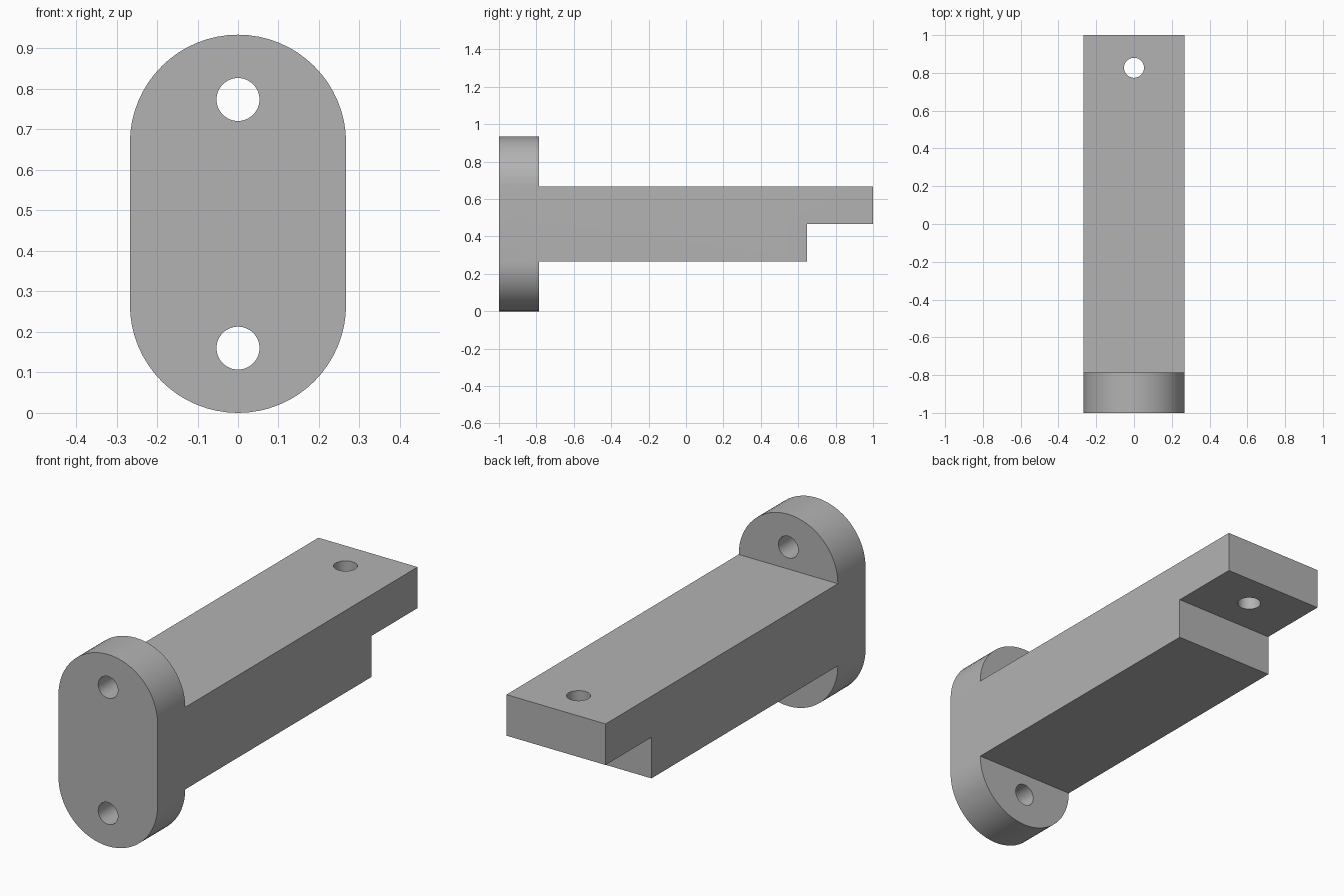
import bpy
import bmesh
from math import sin, cos, pi, radians
from mathutils import Matrix, Vector

cube = bpy.data.objects.get("Cube")
if cube:
    bpy.data.objects.remove(cube, do_unlink=True)

R = 0.267            # half width and end radius
LOW, HIGH = R, 0.667  # bar underside and top
PLATE_BACK = -0.787
HOLE_R = 0.053

grey = bpy.data.materials.new("plain grey")
grey.use_nodes = True
grey.diffuse_color = (0.45, 0.45, 0.45, 1)
grey.node_tree.nodes["Principled BSDF"].inputs["Base Color"].default_value = (0.45, 0.45, 0.45, 1)


def make_object(name, bm):
    bmesh.ops.recalc_face_normals(bm, faces=bm.faces)
    mesh = bpy.data.meshes.new(name)
    bm.to_mesh(mesh)
    bm.free()
    mesh.materials.append(grey)
    obj = bpy.data.objects.new(name, mesh)
    bpy.context.collection.objects.link(obj)
    return obj


def extrude_profile(name, points, depth):
    bm = bmesh.new()
    face = bm.faces.new([bm.verts.new(p) for p in points])
    moved = bmesh.ops.extrude_face_region(bm, geom=[face])["geom"]
    verts = [v for v in moved if isinstance(v, bmesh.types.BMVert)]
    bmesh.ops.translate(bm, verts=verts, vec=Vector(depth))
    return make_object(name, bm)


def hole_cutter(name, location, axis):
    bm = bmesh.new()
    turn = Matrix.Rotation(pi / 2, 4, "X") if axis == "Y" else Matrix()
    bmesh.ops.create_cone(bm, cap_ends=True, segments=48, radius1=HOLE_R, radius2=HOLE_R,
                          depth=0.5, matrix=Matrix.Translation(location) @ turn)
    cutter = make_object(name, bm)
    cutter.hide_render = True
    return cutter


def combine(target, other, operation):
    mod = target.modifiers.new(other.name, "BOOLEAN")
    mod.operation, mod.solver, mod.object = operation, "EXACT", other
    bpy.context.view_layer.objects.active = target
    bpy.ops.object.modifier_apply(modifier=mod.name)
    bpy.data.objects.remove(other, do_unlink=True)


# Rounded mounting plate
STEPS = 32
outline = []
for centre, start in ((HIGH, 0), (LOW, pi)):
    for i in range(STEPS + 1):
        a = start + pi * i / STEPS
        outline.append((R * cos(a), -1, centre + R * sin(a)))
bracket = extrude_profile("bracket", outline, (0, 1 + PLATE_BACK, 0))

# Arm with a stepped end
side = [(PLATE_BACK, LOW), (0.647, LOW), (0.647, 0.467), (1, 0.467), (1, HIGH), (PLATE_BACK, HIGH)]
arm = extrude_profile("arm", [(-R, y, z) for y, z in side], (2 * R, 0, 0))
combine(bracket, arm, "UNION")

# Bolt holes in the plate and at the arm tip
for name, place, axis in (("upper_hole", (0, -0.9, 0.774), "Y"),
                          ("lower_hole", (0, -0.9, 0.16), "Y"),
                          ("tip_hole", (0, 0.827, 0.567), "Z")):
    # The plate holes sit clear of the arm's end
    combine(bracket, hole_cutter(name, place, axis), "DIFFERENCE")

bpy.ops.object.select_all(action="DESELECT")
bracket.select_set(True)
bpy.context.view_layer.objects.active = bracket
bpy.ops.object.shade_smooth_by_angle(angle=radians(30))
